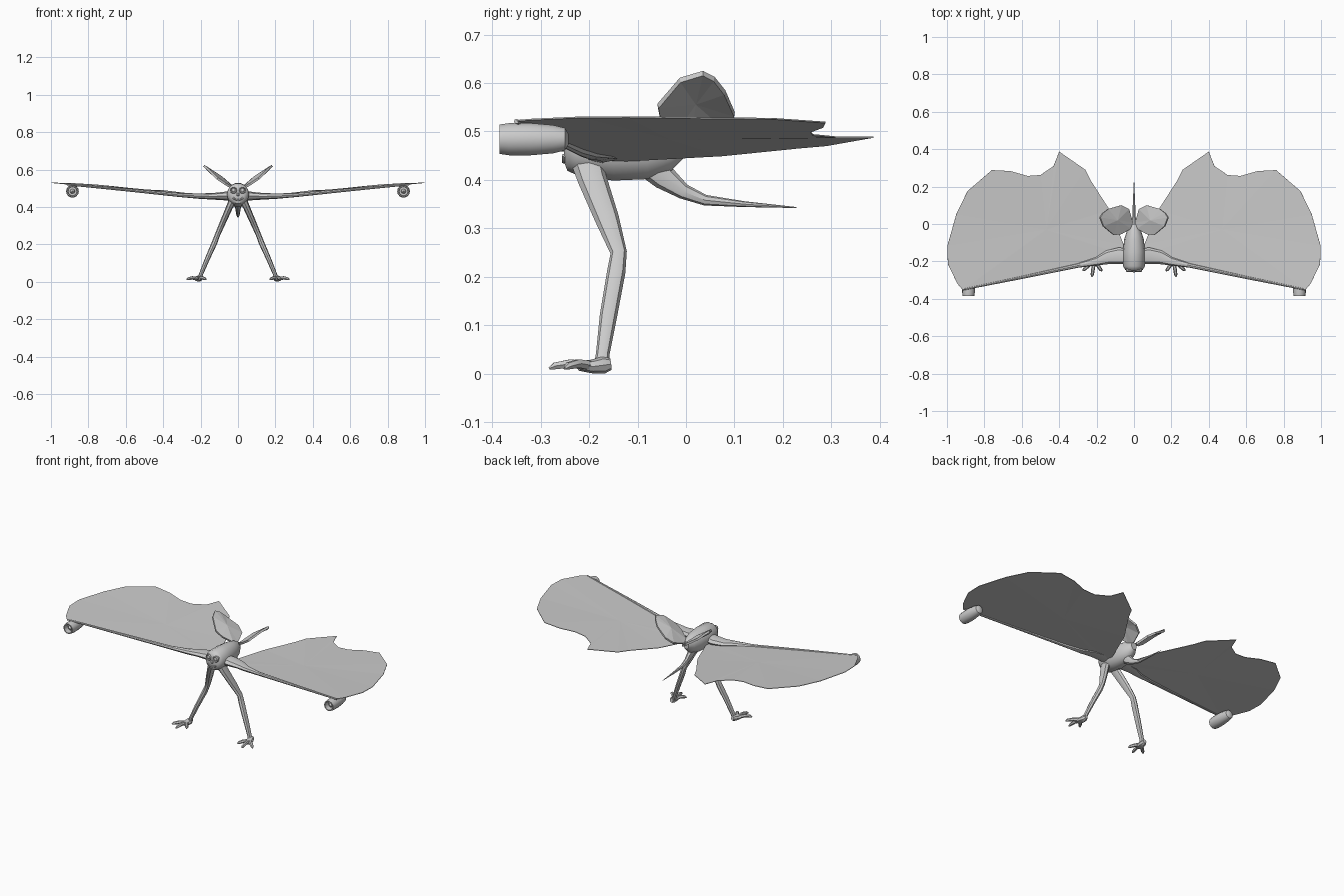
import bpy, bmesh, math
from mathutils import Vector

if "Cube" in bpy.data.objects:
    bpy.data.objects.remove(bpy.data.objects["Cube"])

grey = bpy.data.materials.new("light grey")
grey.diffuse_color = (0.6, 0.6, 0.6, 1)
grey.use_nodes = True
grey.node_tree.nodes["Principled BSDF"].inputs["Base Color"].default_value = grey.diffuse_color


def finish(name, bm, smooth=0):
    bmesh.ops.recalc_face_normals(bm, faces=bm.faces)
    me = bpy.data.meshes.new(name)
    bm.to_mesh(me)
    bm.free()
    me.materials.append(grey)
    ob = bpy.data.objects.new(name, me)
    bpy.context.collection.objects.link(ob)
    if smooth:
        bpy.ops.object.select_all(action='DESELECT')
        bpy.context.view_layer.objects.active = ob
        ob.select_set(True)
        bpy.ops.object.shade_smooth_by_angle(angle=math.radians(smooth))
    return ob


def skin(name, rings, smooth=0):
    """Join rings of points into one closed surface."""
    bm = bmesh.new()
    vs = [[bm.verts.new(p) for p in r] for r in rings]
    n = len(vs[0])
    for a, b in zip(vs, vs[1:]):
        for i in range(n):
            bm.faces.new((a[i], a[(i + 1) % n], b[(i + 1) % n], b[i]))
    bm.faces.new(vs[0][::-1])
    bm.faces.new(vs[-1])
    return finish(name, bm, smooth)


def tube(name, pts, n=8, up=(0, 0, 1), side=1, smooth=35):
    """Path of (x, y, z, radius across, radius along up)."""
    cs = [Vector((p[0] * side, p[1], p[2])) for p in pts]
    rings = []
    for i, c in enumerate(cs):
        t = (cs[min(i + 1, len(cs) - 1)] - cs[max(i - 1, 0)]).normalized()
        u = t.cross(Vector(up)).normalized()
        v = u.cross(t)
        rings.append([c + u * pts[i][3] * math.cos(k * math.tau / n)
                      + v * pts[i][4] * math.sin(k * math.tau / n) for k in range(n)])
    return skin(name, rings, smooth)


def lathe(name, x, z, prof, n=14, smooth=35):
    """Profile of (radius, y) turned about a y axis."""
    return skin(name, [[(x + r * math.cos(k * math.tau / n), y, z + r * math.sin(k * math.tau / n))
                        for k in range(n)] for r, y in prof], smooth)


def sheet(name, outline, centre, thick, side):
    """Fan of triangles from a centre point, given thickness."""
    bm = bmesh.new()
    vs = [bm.verts.new((x * side, y, z)) for x, y, z in outline]
    c = bm.verts.new((centre[0] * side, centre[1], centre[2]))
    for i in range(len(vs)):
        bm.faces.new((vs[i], vs[(i + 1) % len(vs)], c))
    ob = finish(name, bm)
    m = ob.modifiers.new("thickness", 'SOLIDIFY')
    m.thickness = thick
    m.offset = 0
    return ob


# body and head: sections of (y, half width, bottom, top)
secs = [(-.252, .03, .437, .50), (-.245, .047, .418, .517), (-.225, .059, .408, .528),
        (-.15, .06, .397, .53), (-.08, .052, .40, .525), (-.03, .036, .418, .513), (0, .018, .45, .495)]
skin("body", [[(w * math.cos(k * math.tau / 14), y, (a + b) / 2 + (b - a) / 2 * math.sin(k * math.tau / 14))
               for k in range(14)] for y, w, a, b in secs], 40)

# smile, chin and nose
tube("mouth", [(.034 * math.sin(a), -.25, .472 - .034 * math.cos(a), .005, .007)
               for a in [i * .3 for i in range(-3, 4)]], 6, (0, 1, 0))
tube("nose", [(0, -.245, .468, .010, .010), (0, -.256, .466, .008, .008), (0, -.26, .465, .003, .003)])

# tail
tube("tail", [(0, -.08, .435, .02, .03), (0, -.045, .405, .017, .026), (0, -.005, .376, .012, .016),
              (0, .04, .358, .009, .011), (0, .12, .35, .006, .006), (0, .228, .343, .001, .001)])

# wing membrane planform, height follows a gentle upward slope
plan = [(.04, -.17), (.12, -.18), (.28, -.222), (.6, -.287), (.915, -.353), (.945, -.318), (.995, -.214),
        (.998, -.118), (.95, .053), (.89, .176), (.76, .288), (.66, .283), (.57, .257), (.5, .262),
        (.43, .31), (.40, .387), (.26, .29), (.23, .23), (.13, .075), (.055, -.11)]
fin = [(.01, .01, .485), (.02, -.025, .495), (.07, -.053, .525), (.11, -.058, .552), (.165, -.012, .606),
       (.183, .035, .62), (.168, .058, .608), (.14, .08, .58), (.07, .10, .535), (.03, .08, .508)]


def height(x, y):
    return .435 + .095 * x + .04 * max(y, 0)


for s, tag in ((1, "right"), (-1, "left")):
    sheet(tag + "_wing_membrane", [(x, y, height(x, y)) for x, y in plan],
          (.47, -.03, height(.47, 0) + .004), .003, s)
    tube(tag + "_wing_arm", [(.02, -.175, .462, .04, .028), (.08, -.17, .458, .045, .022),
                             (.14, -.178, .457, .037, .017), (.2, -.2, .458, .022, .015),
                             (.3, -.222, .463, .012, .011), (.6, -.286, .492, .008, .008),
                             (.915, -.35, .521, .005, .005)], 8, side=s)
    # fan shaped tail fin
    sheet(tag + "_fin", fin, (.09, .02, .56), .012, s)
    # engine pod with hollow intake and spinner
    lathe(tag + "_engine", s * .885, .484,
          [(.004, -.355), (.023, -.355), (.025, -.385), (.031, -.385), (.034, -.365), (.034, -.32),
           (.030, -.275), (.024, -.25), (.012, -.243)])
    lathe(tag + "_spinner", s * .885, .484, [(.014, -.35), (.011, -.367), (.002, -.378)], 10)
    # eye and round rim
    lathe(tag + "_eye_rim", s * .024, .489, [(.019, -.235), (.019, -.252), (.016, -.256), (.013, -.252), (.012, -.245)], 10)
    lathe(tag + "_eye", s * .024, .489, [(.012, -.24), (.010, -.253), (.004, -.257)], 8)
    # leg
    tube(tag + "_leg", [(.025, -.205, .44, .022, .033), (.045, -.193, .40, .018, .03),
                        (.08, -.163, .32, .016, .025), (.11, -.139, .25, .014, .017),
                        (.125, -.144, .21, .015, .019), (.165, -.16, .12, .013, .018),
                        (.198, -.172, .04, .011, .014), (.207, -.175, .012, .012, .016)],
         8, (0, 1, 0), s)
    # foot pad, three toes and a heel
    tube(tag + "_foot", [(.207, -.155, .02, .01, .012), (.208, -.17, .018, .018, .018),
                         (.212, -.195, .015, .022, .014), (.218, -.22, .016, .018, .01)], 8, side=s)
    for i, (x, y) in enumerate(((.172, -.252), (.225, -.282), (.274, -.25))):
        mx, my = (.212 + x) / 2, (-.195 + y) / 2
        tube(f"{tag}_toe_{i + 1}", [(.212, -.19, .015, .011, .011), (mx, my, .021, .010, .010),
                                    (.25 * mx + .75 * x, .25 * my + .75 * y, .016, .009, .008),
                                    (x, y, .011, .003, .003)], 6, side=s)
